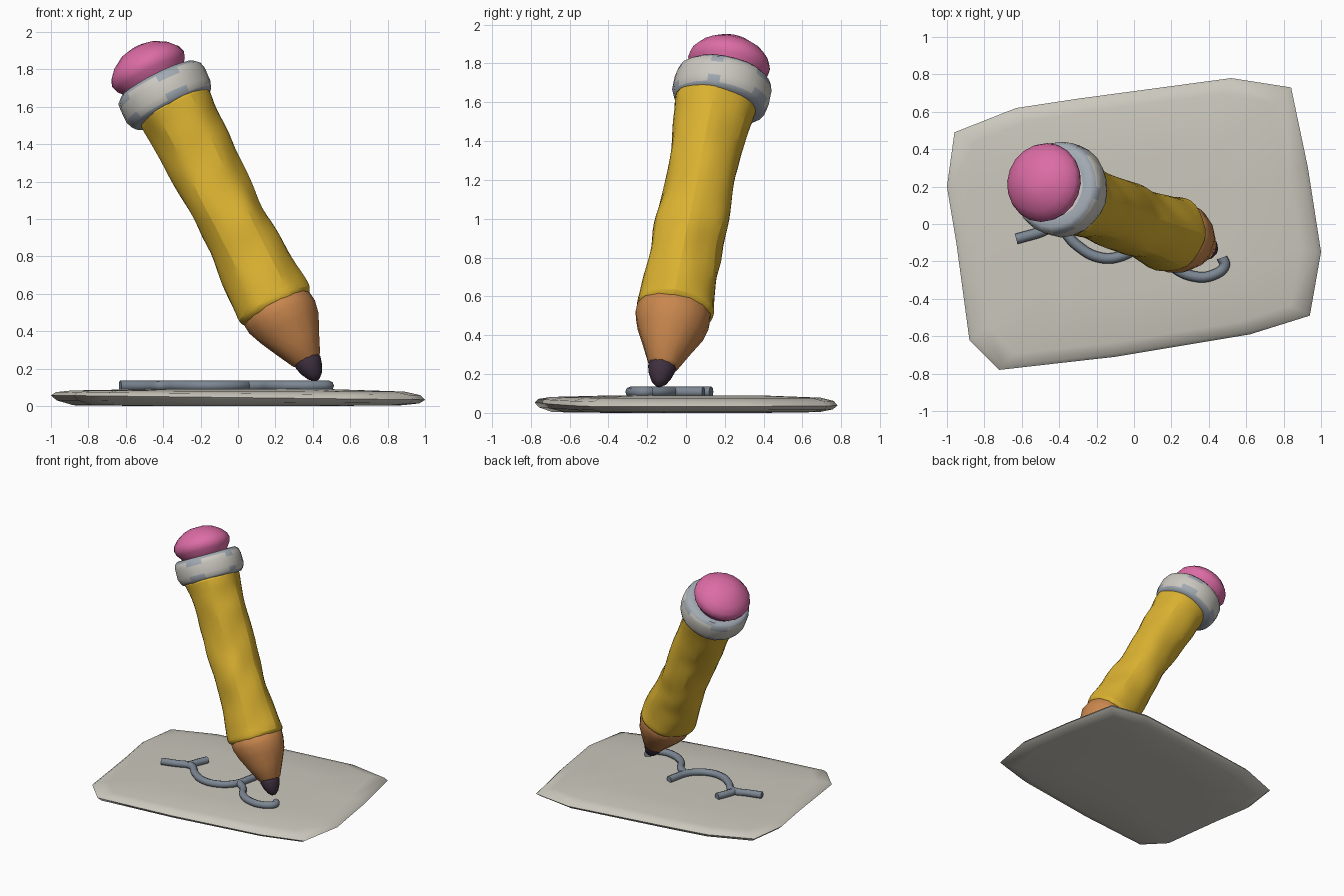
import bpy, bmesh, math, random
from mathutils import Vector

random.seed(4)
cube = bpy.data.objects.get("Cube")
if cube:
    bpy.data.objects.remove(cube, do_unlink=True)


def material(name, rgb):
    m = bpy.data.materials.new(name)
    m.use_nodes = True
    m.diffuse_color = (*rgb, 1)
    m.node_tree.nodes["Principled BSDF"].inputs["Base Color"].default_value = (*rgb, 1)
    return m


yellow = material("yellow paint", (.70, .44, .03))
wood = material("bare wood", (.58, .24, .075))
lead = material("dark lead", (.05, .03, .05))
pink = material("pink rubber", (.72, .15, .38))
cream = material("pale metal", (.60, .58, .53))
steel = material("blue grey metal", (.36, .40, .45))
slate = material("slate line", (.20, .24, .29))
paper = material("paper", (.60, .575, .51))

# Pencil axis: starts at the lower end of the painted body
BASE = Vector((.2, -.06, .53))
AXIS = Vector((-.444, .173, .879)).normalized()
SIDE = Vector((.89, 0, .45))
SIDE = (SIDE - AXIS * SIDE.dot(AXIS)).normalized()
DEPTH = AXIS.cross(SIDE)


def finish(ob, angle=40):
    bpy.ops.object.select_all(action='DESELECT')
    ob.select_set(True)
    bpy.context.view_layer.objects.active = ob
    bpy.ops.object.shade_smooth_by_angle(angle=math.radians(angle))


def skin(name, rings, mats, angle=40, paint=None, subdiv=0):
    """Join rings of points into a closed skin; paint(ring, side) picks the colour."""
    bm = bmesh.new()
    rows = [[bm.verts.new(p) for p in ring] for ring in rings]
    n = len(rows[0])
    for i in range(len(rows) - 1):
        for j in range(n):
            k = (j + 1) % n
            f = bm.faces.new((rows[i][j], rows[i][k], rows[i + 1][k], rows[i + 1][j]))
            f.material_index = paint(i, j) if paint else 0
    for row in (rows[0], rows[-1]):
        c = bm.verts.new(sum((v.co for v in row), Vector()) / n)
        for j in range(n):
            bm.faces.new((row[j], row[(j + 1) % n], c))
    bmesh.ops.recalc_face_normals(bm, faces=bm.faces)
    me = bpy.data.meshes.new(name)
    bm.to_mesh(me)
    bm.free()
    for m in mats:
        me.materials.append(m)
    ob = bpy.data.objects.new(name, me)
    bpy.context.collection.objects.link(ob)
    finish(ob, angle)
    if subdiv:
        ob.modifiers.new("soften", 'SUBSURF').levels = subdiv
        ob.modifiers["soften"].render_levels = subdiv
    return ob


def turned(profile, n, shift=(0, 0, 0), bump=lambda t, a: 0, jitter=0):
    """Rings round the pencil axis from (distance, radius) pairs."""
    rings = []
    for t, r in profile:
        ring = []
        for j in range(n):
            a = math.tau * j / n
            rr = r + bump(t, a) + random.uniform(-jitter, jitter)
            ring.append(BASE + Vector(shift) + AXIS * t
                        + (SIDE * math.cos(a) + DEPTH * math.sin(a)) * rr)
        rings.append(ring)
    return rings


# Painted body: rounded six-sided shaft with slanting wrinkles
def wrinkles(t, a):
    return (.006 * math.cos(6 * a) + .008 * math.sin(9 * t + 2 * a)
            + .005 * math.sin(21 * t - 3 * a))


shaft = [(-.02, .15), (-.02, .195), (.01, .212), (.06, .205)]
for s in range(1, 13):
    t = .06 + s * .09
    shaft.append((t, .184 + .07 * (t - .62) ** 2))
shaft += [(1.21, .215), (1.24, .2)]
skin("pencil_body", turned(shaft, 18, bump=wrinkles, jitter=.007), [yellow], 35, subdiv=1)

# Sharpened wood, bulging a little and leaning toward the tip
cone = turned([(.03, .17), (-.01, .195), (-.06, .195), (-.13, .175),
               (-.22, .13), (-.32, .082), (-.335, .06)], 14, jitter=.003)
for i, ring in enumerate(cone):
    for p in ring:
        p.x += .005 * i
skin("sharpened_wood", cone, [wood], 45)

# Lead tip
skin("lead_tip", turned([(-.27, .05), (-.30, .07), (-.34, .073), (-.38, .062),
                         (-.42, .042), (-.445, .015)], 12, (.025, -.005, 0)), [lead], 60)


# Metal band with a pale middle and worn blue-grey edges
def band_colour(i, j):
    return 0 if i == 3 or (i in (2, 4) and j % 5 < 3) else 1


band = turned([(1.20, .17), (1.205, .22), (1.225, .24), (1.26, .252), (1.335, .252),
               (1.37, .243), (1.39, .22), (1.385, .17)], 24, (-.012, .02, -.01), jitter=.003)
skin("metal_band", band, [cream, steel], 50, band_colour)

# Domed eraser
skin("eraser", turned([(1.34, .15), (1.39, .18), (1.42, .203), (1.455, .214), (1.49, .203),
                       (1.53, .168), (1.57, .105), (1.585, .05)], 20, (-.035, .03, -.008)),
     [pink], 60)

# Paper slab: uneven outline with soft rim
outline = [(-.96, .49), (-.63, .62), (-.3, .67), (.52, .78), (.84, .73), (.93, .3),
           (1, -.15), (.94, -.49), (.62, -.59), (-.1, -.71), (-.72, -.78), (-.88, -.62),
           (-.95, -.1), (-1, .2)]
slab = []
for scale, z, tilt in ((.5, 0, 0), (.88, .004, 0), (.97, .022, -.008), (1, .045, -.012),
                       (.975, .066, -.008), (.89, .08, -.003), (.5, .09, 0)):
    slab.append([Vector((x * scale, y * scale, z + tilt * x)) for x, y in outline])
skin("paper_slab", slab, [paper], 50)


# Drawn line: scalloped stroke with two short forks
def stroke(name, points):
    cu = bpy.data.curves.new(name, 'CURVE')
    cu.dimensions = '3D'
    cu.bevel_depth = .028
    cu.bevel_resolution = 2
    cu.resolution_u = 5
    cu.use_fill_caps = True
    sp = cu.splines.new('BEZIER')
    sp.bezier_points.add(len(points) - 1)
    for bp, (x, y) in zip(sp.bezier_points, points):
        bp.co = (x, y, .108)
        bp.handle_left_type = bp.handle_right_type = 'AUTO'
    cu.materials.append(slate)
    ob = bpy.data.objects.new(name, cu)
    bpy.context.collection.objects.link(ob)
    bpy.ops.object.select_all(action='DESELECT')
    ob.select_set(True)
    bpy.context.view_layer.objects.active = ob
    bpy.ops.object.convert(target='MESH')
    finish(bpy.context.object, 50)


stroke("drawn_line_first_arc", [(-.63, -.08), (-.52, -.05), (-.41, -.02), (-.31, -.11),
                                (-.2, -.175), (-.08, -.175), (.03, -.1), (.09, .09)])
stroke("drawn_line_second_arc", [(.05, -.06), (.13, -.12), (.2, -.22), (.32, -.28),
                                 (.43, -.27), (.485, -.22), (.47, -.18)])
stroke("drawn_line_fork", [(-.43, -.03), (-.4, .06), (-.37, .13)])
